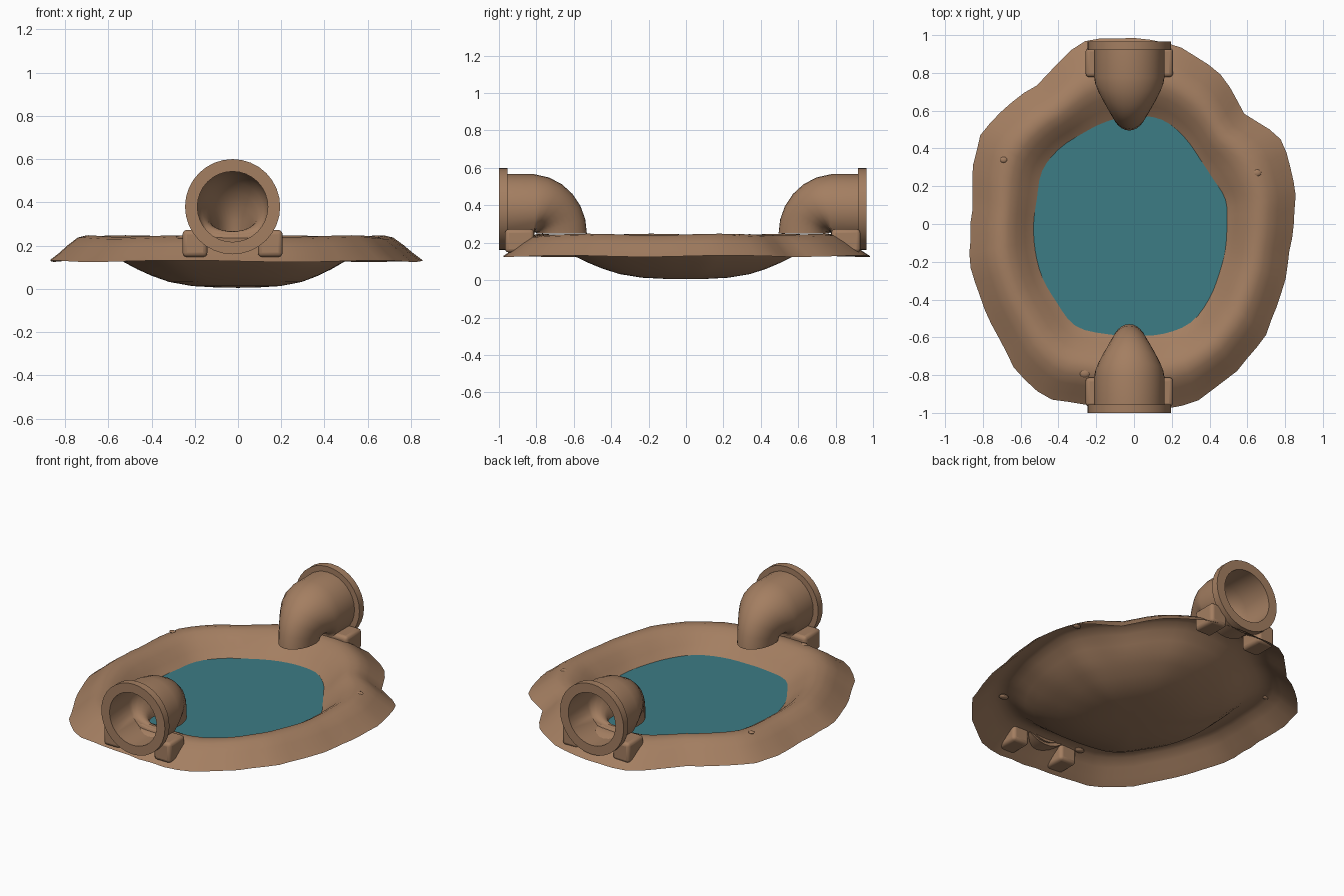
import bpy, bmesh, random
from math import sin, cos, pi, radians
from mathutils import Matrix, Vector

random.seed(4)
cube = bpy.data.objects.get("Cube")
if cube:
    bpy.data.objects.remove(cube)


def material(name, rgb):
    m = bpy.data.materials.new(name)
    m.use_nodes = True
    m.diffuse_color = (*rgb, 1)
    m.node_tree.nodes["Principled BSDF"].inputs["Base Color"].default_value = (*rgb, 1)
    return m


CLAY = material("clay brown", (.37, .21, .12))
WATER = material("teal water", (.045, .2, .235))


def finish(bm, name, mat, angle=35):
    mesh = bpy.data.meshes.new(name)
    bm.to_mesh(mesh)
    bm.free()
    mesh.materials.append(mat)
    ob = bpy.data.objects.new(name, mesh)
    bpy.context.collection.objects.link(ob)
    bpy.ops.object.select_all(action='DESELECT')
    ob.select_set(True)
    bpy.context.view_layer.objects.active = ob
    bpy.ops.object.shade_smooth_by_angle(angle=radians(angle))
    return ob


def bridge(bm, a, b):
    n = len(a)
    for i in range(n):
        bm.faces.new((a[i], a[(i + 1) % n], b[(i + 1) % n], b[i]))


# Irregular outlines: percent radius every fifteen degrees from +x
RIM = [85, 88, 89, 83, 92, 96, 98, 100, 91, 91, 94, 88,
       86, 89, 91, 96, 103, 99, 97, 100, 96, 92, 88, 84]
POOL = [49, 50, 48, 49, 53, 57, 57, 56, 55, 56, 56, 53,
        53, 54, 56, 58, 62, 60, 59, 60, 60, 56, 52, 50]
SEGS = 72


def radius(table, i):
    """Smooth cyclic lookup of an outline radius."""
    k, f = divmod(i * len(table) / SEGS, 1)
    p, q, r, s = (table[(int(k) + o) % len(table)] for o in (-1, 0, 1, 2))
    return (q + f / 2 * (r - p + f * (2*p - 5*q + 4*r - s + f * (3*(q - r) + s - p)))) / 100


def ring_point(r, i, z):
    a = 2 * pi * i / SEGS
    return r * cos(a), r * sin(a), z


# Earth basin: a bowl, a rounded bank and a falling outer skirt
bowl = [(.2, .007), (.4, .013), (.6, .032), (.75, .06), (.88, .091), (1, .125)]
bank = [(.14, .168), (.28, .212), (.4, .237), (.5, .244), (.62, .234), (.75, .2), (.88, .16), (1, .128)]
bm = bmesh.new()
rings = []
for t, z in bowl:
    rings.append([bm.verts.new(ring_point(t * radius(POOL, i), i, z)) for i in range(SEGS)])
wobble = [random.uniform(-.008, .008) for _ in range(SEGS)]
for t, z in bank:
    ring = []
    for i in range(SEGS):
        p, o = radius(POOL, i), radius(RIM, i) + wobble[i]
        ring.append(bm.verts.new(ring_point(p + t * (o - p), i, z + .004 * sin(i * pi / 6))))
    rings.append(ring)
centre = bm.verts.new((0, 0, .005))
for i in range(SEGS):
    bm.faces.new((centre, rings[0][i], rings[0][(i + 1) % SEGS]))
for a, b in zip(rings, rings[1:]):
    bridge(bm, b, a)
bmesh.ops.recalc_face_normals(bm, faces=bm.faces)
if centre.normal.z < 0:
    bmesh.ops.reverse_faces(bm, faces=bm.faces)
finish(bm, "earth_basin", CLAY, 60)

# Water surface
bm = bmesh.new()
bm.faces.new([bm.verts.new(ring_point(1.003 * radius(POOL, i), i, .127)) for i in range(SEGS)])
finish(bm, "water_surface", WATER)

# Drain pipes: flange, straight tube and downturned tapering elbow
PIPE_X, AXIS_Z, SIDES = -.025, .38, 32


def section(bm, sign, shift, d, z, tilt, up, down, wide):
    verts = []
    for i in range(SIDES):
        a = 2 * pi * i / SIDES
        h = cos(a) * (up if cos(a) > 0 else down)
        verts.append(bm.verts.new((PIPE_X + wide * sin(a),
                                   sign * (d - shift - sin(tilt) * h), z + cos(tilt) * h)))
    return verts


def elbow(step, wall):
    t = step * pi / 12
    s = sin(t)
    return (.81 - .12 * s, .25 + .13 * cos(t), t,
            .186 - .026 * s - wall, .186 - .076 * s - wall, .186 - .08 * s * s - wall)


def straight(d, r):
    return d, AXIS_Z, 0, r, r, r


def pipe(name, sign, shift):
    bm = bmesh.new()
    path = [elbow(k, 0) for k in range(6, -1, -1)]
    path += [straight(.955, .186), straight(.955, .22), straight(1, .22), straight(1, .163)]
    path += [elbow(k, .023) for k in range(7)]
    loops = [section(bm, sign, shift, *p) for p in path]
    for a, b in zip(loops, loops[1:] + loops[:1]):
        bridge(bm, a, b)
    bmesh.ops.recalc_face_normals(bm, faces=bm.faces)
    finish(bm, name, CLAY)


def box(name, pos, size):
    bm = bmesh.new()
    bmesh.ops.create_cube(bm, size=1, matrix=Matrix.LocRotScale(Vector(pos), None, Vector(size)))
    ob = finish(bm, name, CLAY)
    bevel = ob.modifiers.new("Rounding", 'BEVEL')
    bevel.width, bevel.segments = .02, 3


for name, sign, shift in (("front", -1, 0), ("back", 1, .035)):
    pipe(name + "_pipe", sign, shift)
    for side, x in (("right", -1), ("left", 1)):
        box(f"{name}_{side}_foot", (PIPE_X + x * .174, sign * (.89 - shift), .21), (.115, .155, .125))

# Small stones lying on the bank
for n, (x, y, z, r) in enumerate([(.46, -.6, .232, .03), (-.26, -.79, .235, .03),
                                  (.65, .27, .238, .025), (-.69, .34, .238, .02)]):
    bm = bmesh.new()
    bmesh.ops.create_icosphere(bm, subdivisions=2, radius=r,
                               matrix=Matrix.LocRotScale(Vector((x, y, z)), None, Vector((1, .8, .4))))
    finish(bm, f"stone_{n + 1}", CLAY)
